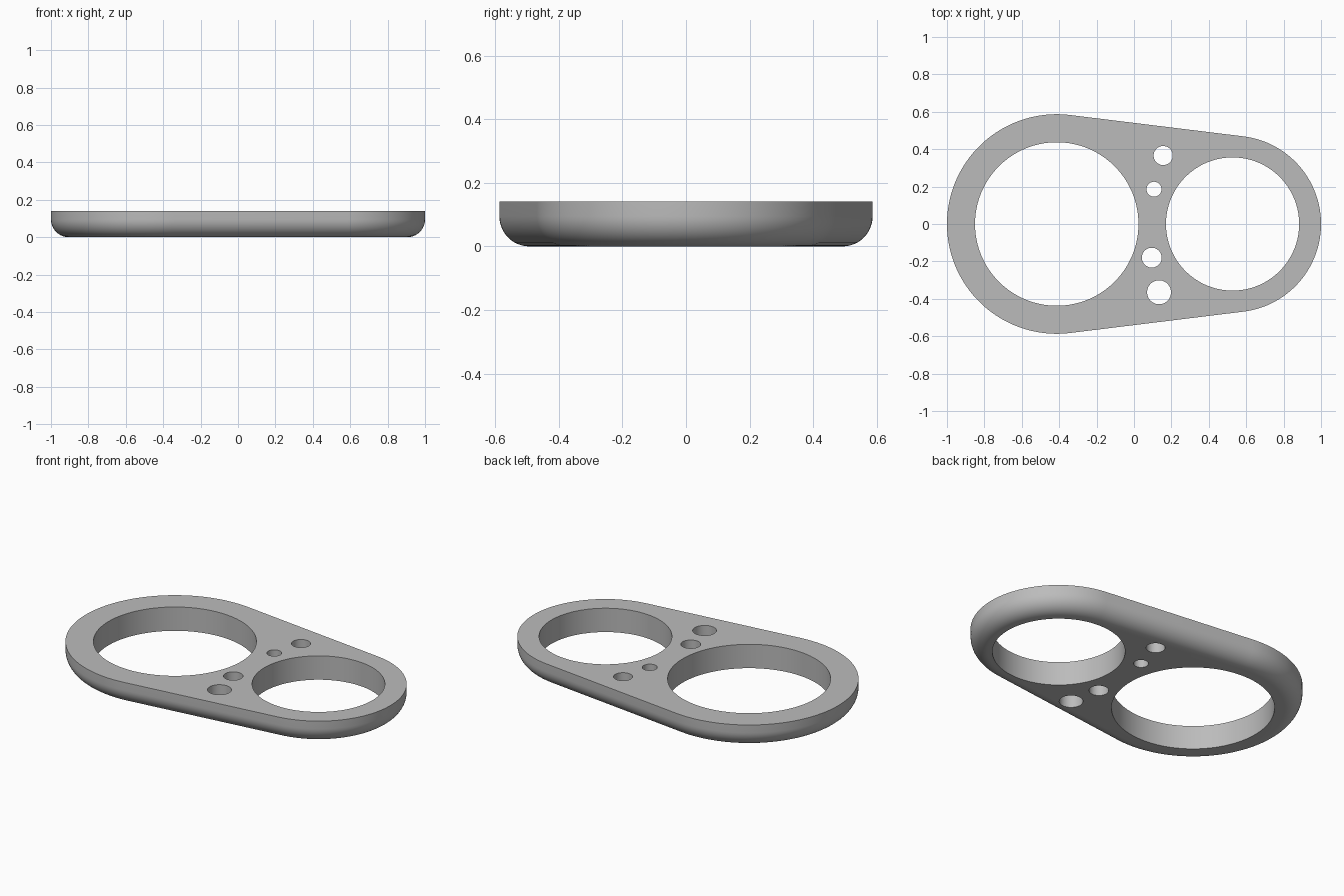
import bpy, bmesh, math

if "Cube" in bpy.data.objects:
    bpy.data.objects.remove(bpy.data.objects["Cube"])

H = 0.141        # plate thickness
FILLET = 0.095   # rounding of the lower outer edge
BIG = (-0.413, 0.587)    # centre x and radius of each rounded end
SMALL = (0.528, 0.472)

grey = bpy.data.materials.new("mid grey")
grey.diffuse_color = (0.5, 0.5, 0.5, 1)
grey.use_nodes = True
grey.node_tree.nodes["Principled BSDF"].inputs["Base Color"].default_value = grey.diffuse_color


def make_object(name, bm):
    bmesh.ops.recalc_face_normals(bm, faces=bm.faces)
    mesh = bpy.data.meshes.new(name)
    bm.to_mesh(mesh)
    bm.free()
    mesh.materials.append(grey)
    obj = bpy.data.objects.new(name, mesh)
    bpy.context.collection.objects.link(obj)
    return obj


def outline(inset, n=72):
    """Two arcs joined by their common tangents, moved inward by inset."""
    t = math.acos((BIG[1] - SMALL[1]) / (SMALL[0] - BIG[0]))
    pts = []
    for (cx, r), a0, a1 in ((SMALL, -t, t), (BIG, t, 2 * math.pi - t)):
        for i in range(n + 1):
            a = a0 + (a1 - a0) * i / n
            pts.append((cx + (r - inset) * math.cos(a), (r - inset) * math.sin(a)))
    return pts


# Plate body: stacked outlines, straight wall above a quarter-round
levels = [(FILLET * (1 - math.sin(a)), FILLET * (1 - math.cos(a)))
          for a in (math.pi / 2 * i / 12 for i in range(13))]
levels.append((0, H))
bm = bmesh.new()
rings = [[bm.verts.new((x, y, z)) for x, y in outline(inset)] for inset, z in levels]
for low, high in zip(rings, rings[1:]):
    for i in range(len(low)):
        j = (i + 1) % len(low)
        bm.faces.new((low[i], low[j], high[j], high[i]))
bm.faces.new(rings[0][::-1])
bm.faces.new(rings[-1])
plate = make_object("plate", bm)

# Through holes: x, y, radius, sides
holes = [(-0.413, 0, 0.437, 128), (0.527, 0, 0.356, 128),
         (0.156, 0.366, 0.051, 48), (0.107, 0.186, 0.04, 48),
         (0.095, -0.18, 0.053, 48), (0.134, -0.365, 0.064, 48)]
bm = bmesh.new()
for x, y, r, n in holes:
    new = bmesh.ops.create_cone(bm, cap_ends=True, segments=n, radius1=r, radius2=r, depth=1)
    bmesh.ops.translate(bm, verts=new["verts"], vec=(x, y, H / 2))
cutter = make_object("hole_cutter", bm)

# Cut the holes, then discard the cutter
cut = plate.modifiers.new("holes", "BOOLEAN")
cut.operation = "DIFFERENCE"
cut.solver = "EXACT"
cut.object = cutter
bpy.context.view_layer.objects.active = plate
plate.select_set(True)
bpy.ops.object.modifier_apply(modifier=cut.name)
bpy.data.objects.remove(cutter)

# Smooth walls, crisp rims
bpy.ops.object.shade_smooth_by_angle(angle=math.radians(30))
